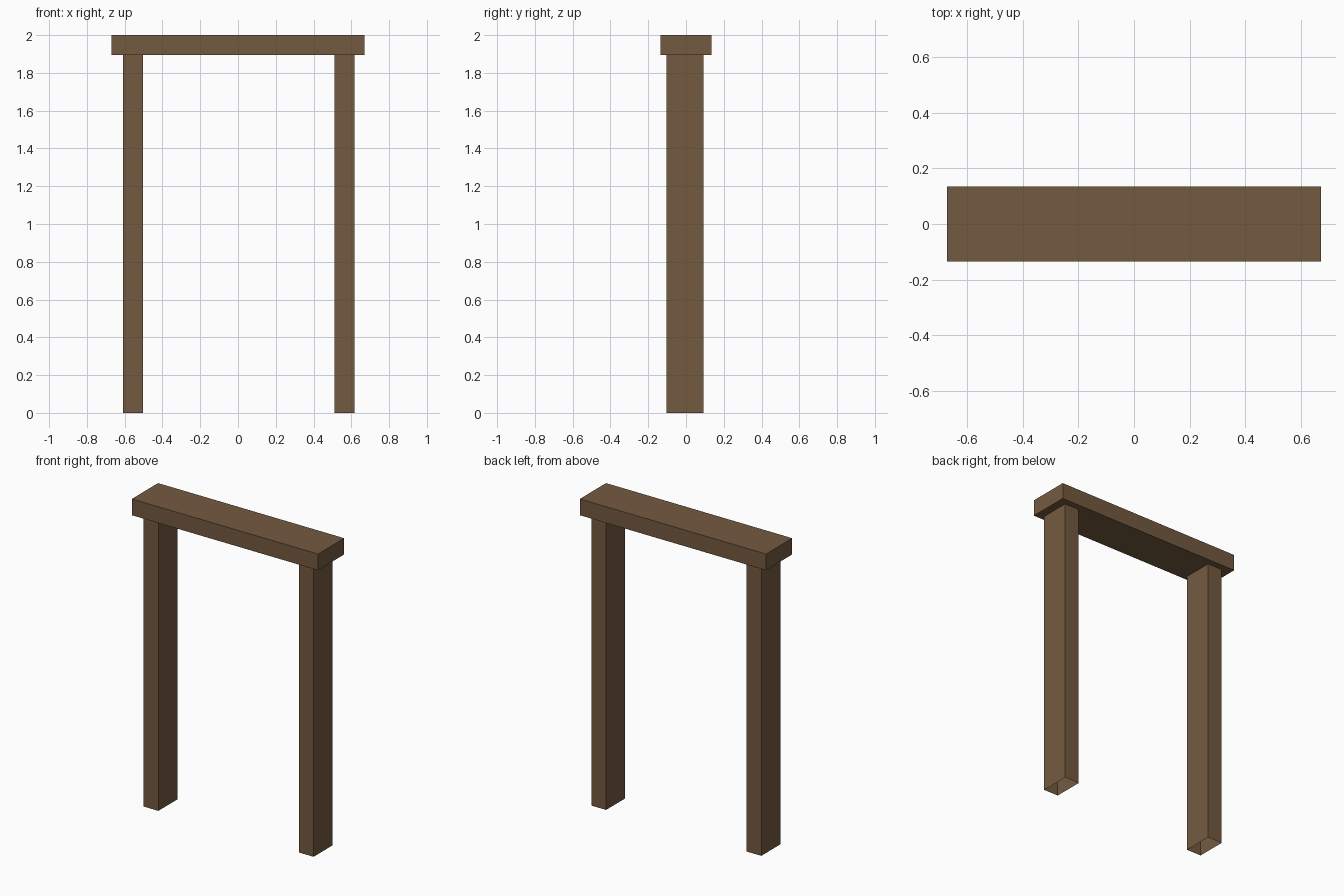
import bpy
import bmesh

if "Cube" in bpy.data.objects:
    bpy.data.objects.remove(bpy.data.objects["Cube"])

wood = bpy.data.materials.new("brown wood")
wood.diffuse_color = (0.175, 0.103, 0.051, 1)
wood.use_nodes = True
wood.node_tree.nodes["Principled BSDF"].inputs["Base Color"].default_value = wood.diffuse_color


def box(name, lo, hi, open_ends=False):
    """Box between two corners; open_ends leaves off its top and bottom."""
    bm = bmesh.new()
    bmesh.ops.create_cube(bm, size=1)
    if open_ends:
        caps = [f for f in bm.faces if abs(f.normal.z) > 0.9]
        bmesh.ops.delete(bm, geom=caps, context='FACES_ONLY')
    for v in bm.verts:
        v.co = [a + (b - a) * (c + 0.5) for a, b, c in zip(lo, hi, v.co)]
    mesh = bpy.data.meshes.new(name)
    bm.to_mesh(mesh)
    bm.free()
    mesh.materials.append(wood)
    obj = bpy.data.objects.new(name, mesh)
    bpy.context.collection.objects.link(obj)
    return obj


# Lintel across the top
box("lintel", (-0.671, -0.135, 1.894), (0.671, 0.135, 2.0))

# Side posts, hollow and open underneath
for side, x in (("left", -0.608), ("right", 0.511)):
    box(side + "_post", (x, -0.103, 0), (x + 0.106, 0.093, 1.894), open_ends=True)
